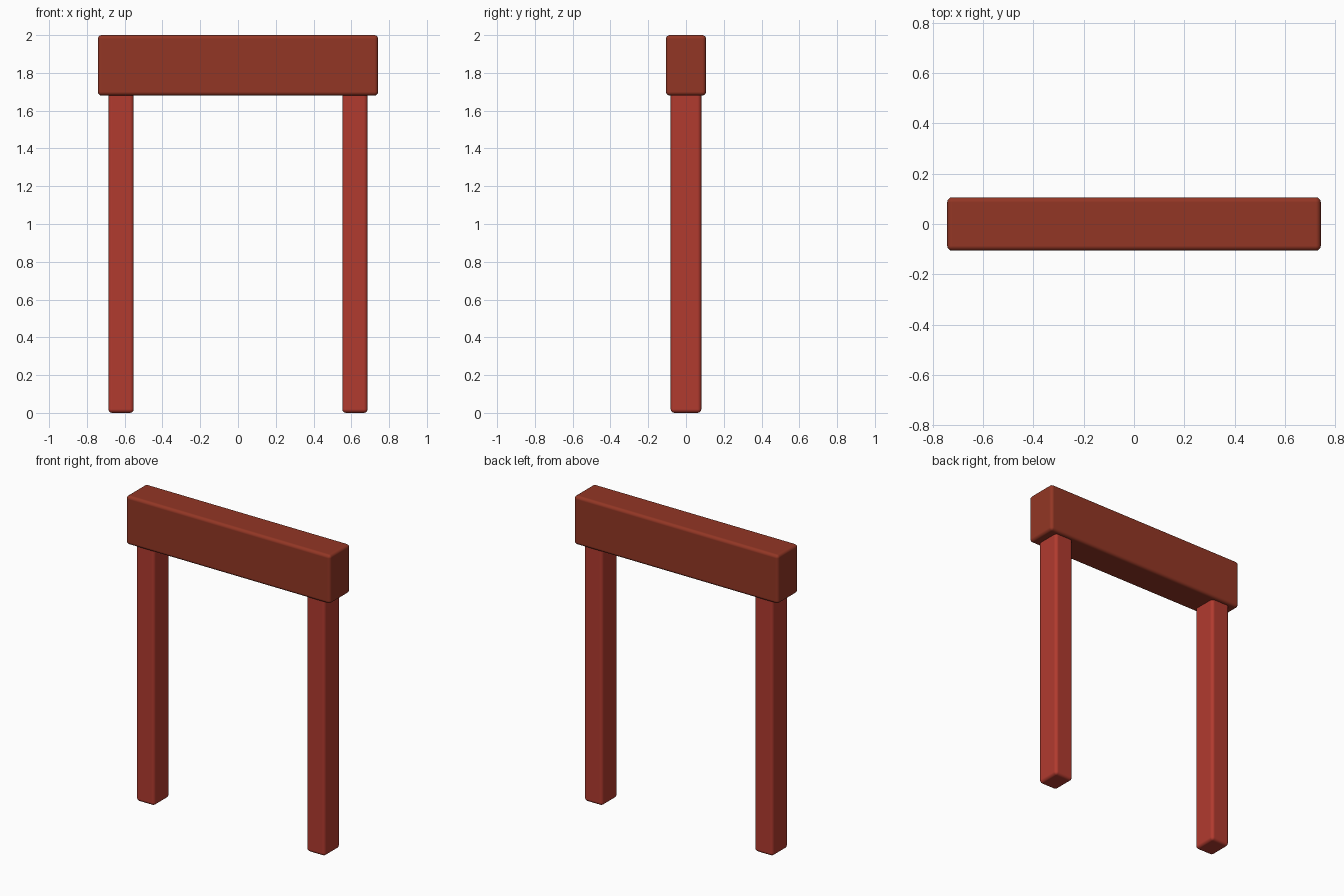
import bpy

cube = bpy.data.objects.get("Cube")
if cube:
    bpy.data.objects.remove(cube, do_unlink=True)


def make_material(name, colour):
    mat = bpy.data.materials.new(name)
    mat.use_nodes = True
    mat.diffuse_color = colour
    bsdf = next(n for n in mat.node_tree.nodes if n.type == 'BSDF_PRINCIPLED')
    bsdf.inputs["Base Color"].default_value = colour
    return mat


def rounded_box(name, low, high, mat, radius=0.02):
    """Box between two corners, with softly rounded edges."""
    centre = [(a + b) / 2 for a, b in zip(low, high)]
    size = [b - a for a, b in zip(low, high)]
    bpy.ops.mesh.primitive_cube_add(size=1, location=centre)
    obj = bpy.context.object
    obj.name = name
    obj.scale = size
    bpy.ops.object.transform_apply(location=False, rotation=False, scale=True)
    obj.data.materials.append(mat)
    bevel = obj.modifiers.new("rounded_edges", 'BEVEL')
    bevel.width = radius
    bevel.segments = 4
    bevel.harden_normals = True
    bpy.ops.object.shade_smooth()
    return obj


brown_red = make_material("brown red", (0.29, 0.037, 0.018, 1))
brick_red = make_material("brick red", (0.44, 0.043, 0.028, 1))

# Top beam
rounded_box("top_beam", (-0.742, -0.106, 1.68), (0.742, 0.106, 2), brown_red)

# Posts, one per side, let slightly into the beam
for side, name in ((1, "left_post"), (-1, "right_post")):
    inner, outer = sorted((side * 0.552, side * 0.686))
    rounded_box(name, (inner, -0.081, 0), (outer, 0.081, 1.71), brick_red)
